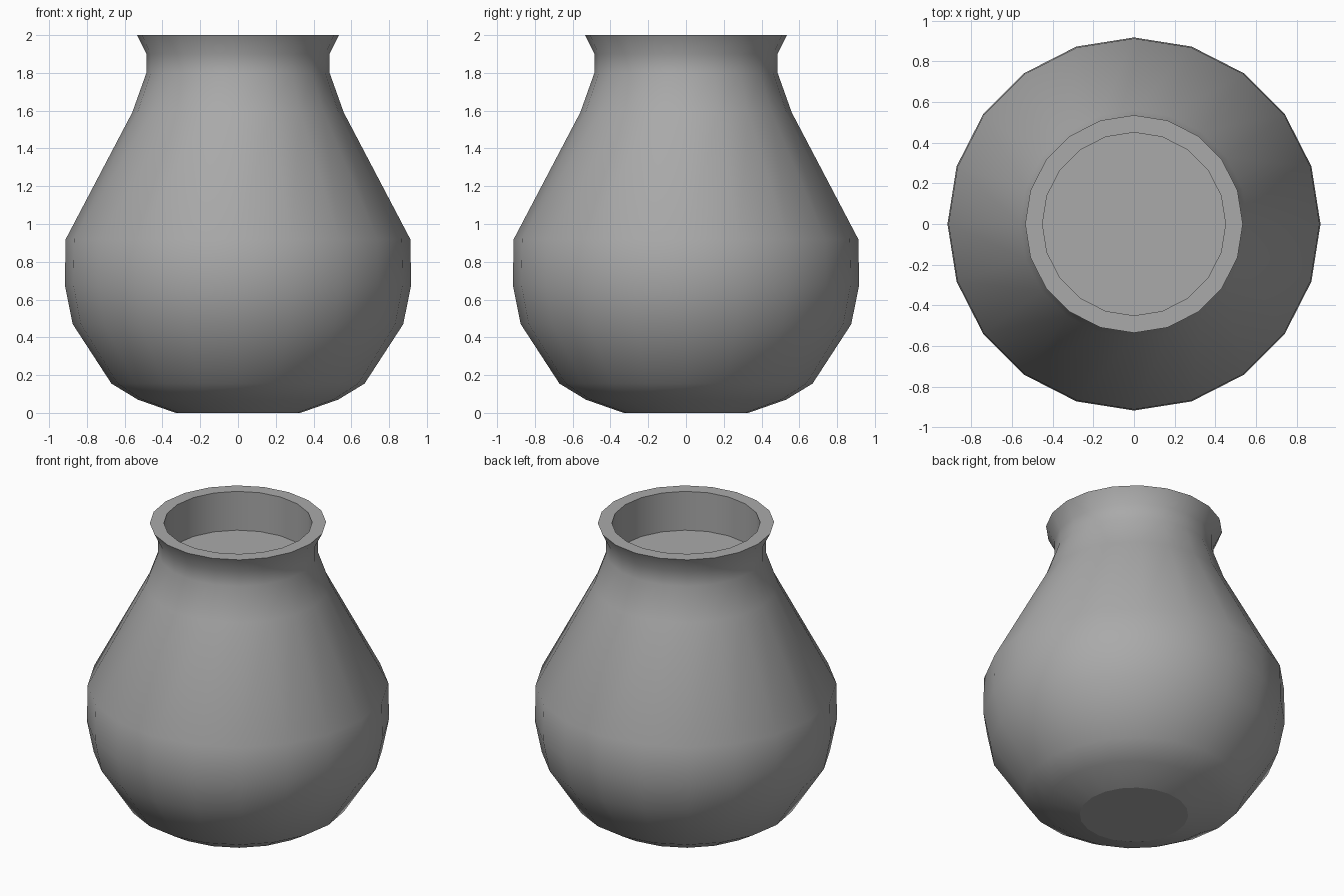
import bpy, bmesh, math

SIDES = 20

cube = bpy.data.objects.get("Cube")
if cube:
    bpy.data.objects.remove(cube, do_unlink=True)

# Single clay colour
clay = bpy.data.materials.new("grey_clay")
clay.use_nodes = True
GREY = (0.4, 0.4, 0.4, 1.0)
clay.diffuse_color = GREY
clay.node_tree.nodes["Principled BSDF"].inputs["Base Color"].default_value = GREY

# (radius, height) from the foot up the wall, over the lip, down to the inner floor
OUTER = [(0.33, 0.0), (0.53, 0.07), (0.67, 0.155), (0.875, 0.47), (0.917, 0.68),
         (0.912, 0.92), (0.56, 1.59), (0.485, 1.80), (0.485, 1.90), (0.535, 2.0)]
INNER = [(0.45, 2.0), (0.45, 1.74)]
CREASES = {0, len(OUTER) - 1, len(OUTER), len(OUTER) + 1}


def ring(bm, radius, z):
    steps = [2 * math.pi * i / SIDES for i in range(SIDES)]
    return [bm.verts.new((radius * math.cos(a), radius * math.sin(a), z)) for a in steps]


# Lathed pot body with flat base and shallow inner floor
bm = bmesh.new()
rings = [ring(bm, r, z) for r, z in OUTER + INNER]
for low, high in zip(rings, rings[1:]):
    for i in range(SIDES):
        j = (i + 1) % SIDES
        bm.faces.new((low[i], low[j], high[j], high[i]))
bm.faces.new(rings[0][::-1])
bm.faces.new(rings[-1])

# Smooth walls, crisp edges at the foot, lip and inner floor
for face in bm.faces:
    face.smooth = True
for k in CREASES:
    for i in range(SIDES):
        bm.edges.get((rings[k][i], rings[k][(i + 1) % SIDES])).smooth = False

mesh = bpy.data.meshes.new("pot")
bm.to_mesh(mesh)
bm.free()
mesh.materials.append(clay)
pot = bpy.data.objects.new("pot", mesh)
bpy.context.collection.objects.link(pot)
